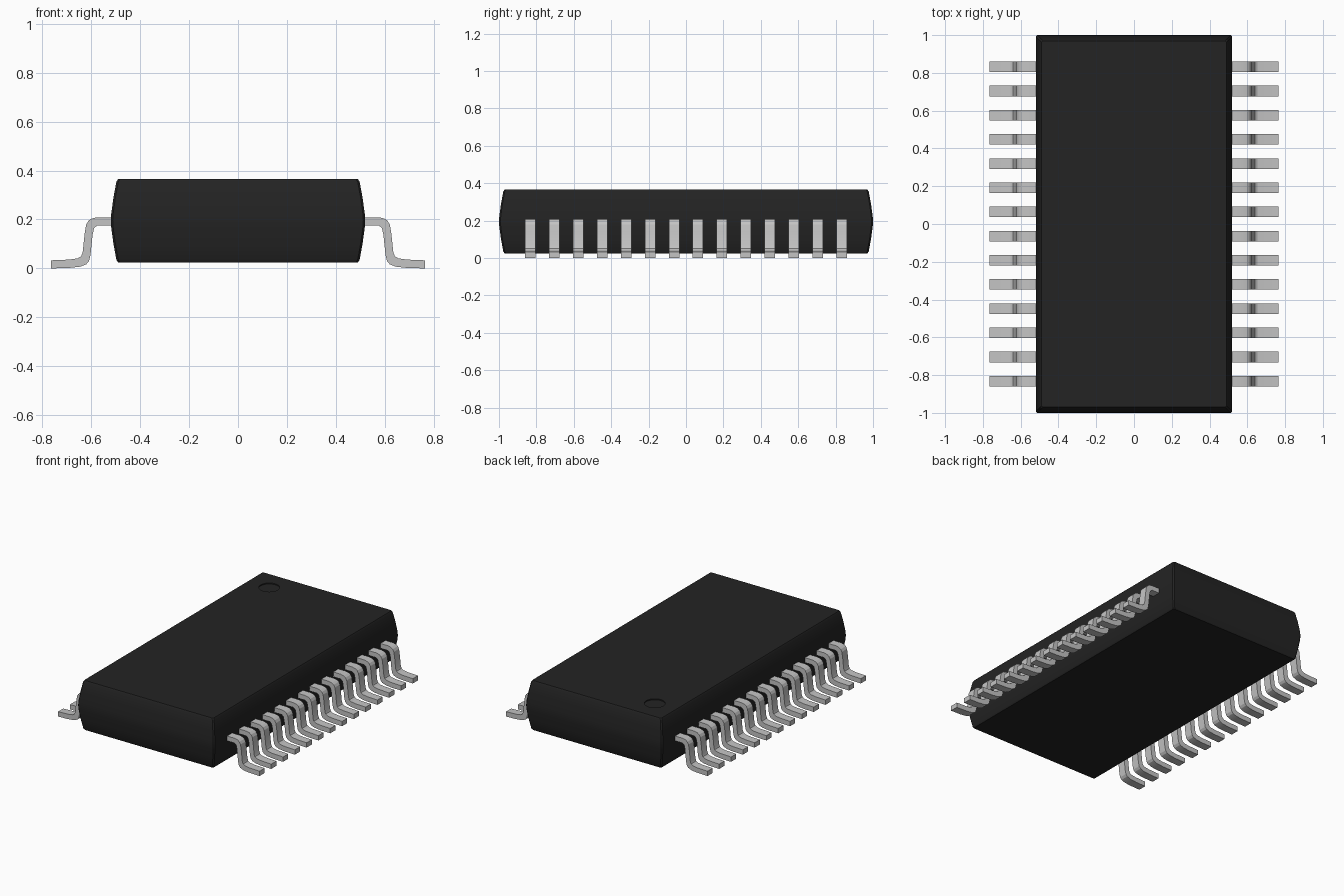
import bpy, bmesh, math

cube = bpy.data.objects.get("Cube")
if cube:
    bpy.data.objects.remove(cube, do_unlink=True)


def material(name, value, rough, metal=0.0):
    m = bpy.data.materials.new(name)
    m.use_nodes = True
    m.diffuse_color = (value, value, value, 1)
    b = m.node_tree.nodes["Principled BSDF"]
    b.inputs["Base Color"].default_value = (value, value, value, 1)
    b.inputs["Roughness"].default_value = rough
    b.inputs["Metallic"].default_value = metal
    return m


black = material("black_plastic", 0.017, 0.6)
silver = material("silver_metal", 0.55, 0.4)


def add_object(name, mesh, mat=None):
    if mat:
        mesh.materials.append(mat)
    ob = bpy.data.objects.new(name, mesh)
    bpy.context.collection.objects.link(ob)
    return ob


def smooth(ob, degrees):
    bpy.ops.object.select_all(action='DESELECT')
    ob.select_set(True)
    bpy.context.view_layer.objects.active = ob
    bpy.ops.object.shade_smooth_by_angle(angle=math.radians(degrees))


# Package body: stacked chamfered rectangles (height, inset from the widest line)
RINGS = [(0.025, 0.03), (0.035, 0.023), (0.10, 0.011), (0.165, 0.002), (0.195, 0.0),
         (0.225, 0.002), (0.29, 0.011), (0.355, 0.023), (0.365, 0.03)]
CHAMFER = 0.008


def ring(bm, z, inset):
    hx, hy, c = 0.52 - inset, 1.0 - inset, CHAMFER
    pts = [(hx, hy - c), (hx - c, hy), (c - hx, hy), (-hx, hy - c),
           (-hx, c - hy), (c - hx, -hy), (hx - c, -hy), (hx, c - hy)]
    return [bm.verts.new((x, y, z)) for x, y in pts]


def loop_edges(bm, verts):
    return [bm.edges.get((a, b)) or bm.edges.new((a, b))
            for a, b in zip(verts, verts[1:] + verts[:1])]


def skin(bm, low, high):
    n = len(low)
    for i in range(n):
        j = (i + 1) % n
        bm.faces.new((low[i], low[j], high[j], high[i]))


bm = bmesh.new()
rings = [ring(bm, z, inset) for z, inset in RINGS]
for low, high in zip(rings, rings[1:]):
    skin(bm, low, high)
bm.faces.new(rings[0][::-1])

# Shallow round index mark sunk into the top
SEG = 32
marks = []
for z in (0.365, 0.358):
    marks.append([bm.verts.new((-0.33 + 0.065 * math.cos(2 * math.pi * i / SEG),
                                0.81 + 0.065 * math.sin(2 * math.pi * i / SEG), z))
                  for i in range(SEG)])
bmesh.ops.triangle_fill(bm, use_beauty=True, normal=(0, 0, 1),
                        edges=loop_edges(bm, rings[-1]) + loop_edges(bm, marks[0]))
skin(bm, marks[0], marks[1])
bm.faces.new(marks[1])
bmesh.ops.recalc_face_normals(bm, faces=bm.faces)
mesh = bpy.data.meshes.new("body")
bm.to_mesh(mesh)
bm.free()
smooth(add_object("body", mesh, black), 25)

# Gull-wing lead: side profile (x, z) extruded across its width
PROFILE = [(0.50, 0.209), (0.575, 0.209), (0.598, 0.204), (0.612, 0.194), (0.621, 0.178),
           (0.627, 0.14), (0.635, 0.065), (0.641, 0.05), (0.655, 0.041), (0.69, 0.036),
           (0.765, 0.033), (0.765, 0.0), (0.69, 0.002), (0.645, 0.007), (0.62, 0.017),
           (0.609, 0.030), (0.603, 0.055), (0.594, 0.14), (0.588, 0.165), (0.575, 0.176),
           (0.50, 0.176)]
WIDTH, PITCH, COUNT = 0.056, 0.128, 14

bm = bmesh.new()
sides = [[bm.verts.new((x, y, z)) for x, z in PROFILE] for y in (-WIDTH / 2, WIDTH / 2)]
skin(bm, sides[0], sides[1])
for s in sides:
    bm.faces.new(s)
bmesh.ops.recalc_face_normals(bm, faces=bm.faces)
lead = bpy.data.meshes.new("lead")
bm.to_mesh(lead)
bm.free()
lead.materials.append(silver)

# One row of leads along each long side
for side, turn in (("left", 0.0), ("right", math.pi)):
    for i in range(COUNT):
        ob = add_object(f"{side}_lead_{i + 1:02d}", lead)
        ob.location.y = (i - (COUNT - 1) / 2) * PITCH
        ob.rotation_euler.z = turn
smooth(ob, 20)
